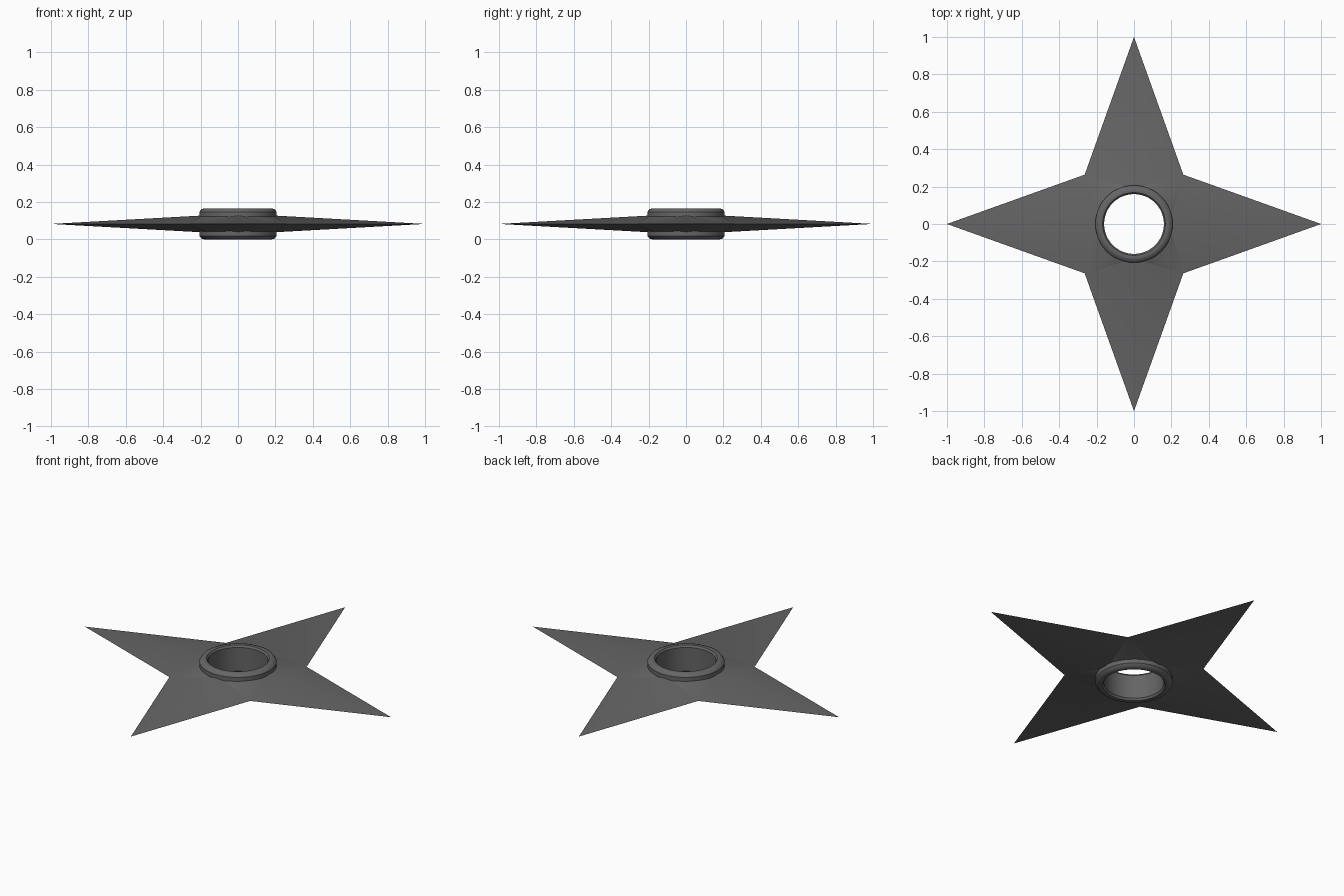
import bpy, bmesh, math

if "Cube" in bpy.data.objects:
    bpy.data.objects.remove(bpy.data.objects["Cube"])

ZC = 0.083          # mid-plane height
N = 48              # sides of the round parts

steel = bpy.data.materials.new("dark_steel")
steel.diffuse_color = (0.13, 0.13, 0.13, 1)
steel.use_nodes = True
steel.node_tree.nodes["Principled BSDF"].inputs["Base Color"].default_value = steel.diffuse_color


def finish(bm, name):
    bmesh.ops.remove_doubles(bm, verts=bm.verts, dist=1e-5)
    bmesh.ops.recalc_face_normals(bm, faces=bm.faces)
    me = bpy.data.meshes.new(name)
    bm.to_mesh(me)
    bm.free()
    me.materials.append(steel)
    ob = bpy.data.objects.new(name, me)
    bpy.context.collection.objects.link(ob)
    bpy.context.view_layer.objects.active = ob
    ob.select_set(True)
    bpy.ops.object.shade_smooth_by_angle(angle=math.radians(35))
    ob.select_set(False)


def polar(r, i, z):
    a = 2 * math.pi * i / N
    return (r * math.cos(a), r * math.sin(a), ZC + z)


# Four-pointed blade: ridged arms rising from sharp edges to a raised hub
bm = bmesh.new()
octant = N // 8
for side in (1, -1):
    hub = [bm.verts.new(polar(0.19, i, 0.045 * side)) for i in range(N)]
    tips = [bm.verts.new(polar(1.0, k * N // 4, 0)) for k in range(4)]
    notches = [bm.verts.new(polar(0.373, k * N // 4 + octant, 0)) for k in range(4)]
    for k in range(4):
        c = k * 2 * octant
        bm.faces.new((tips[k], notches[k], hub[c]))
        bm.faces.new((tips[k], hub[c], notches[k - 1]))
        for i in range(c, c + 2 * octant):
            bm.faces.new((notches[k], hub[(i + 1) % N], hub[i]))
finish(bm, "blade")

# Chamfered ring lining the centre hole
profile = [(0.160, 0.070), (0.168, 0.081), (0.180, 0.083), (0.196, 0.078), (0.207, 0.064)]
profile += [(r, -z) for r, z in reversed(profile)]
bm = bmesh.new()
loops = [[bm.verts.new(polar(r, i, z)) for i in range(N)] for r, z in profile]
for a, b in zip(loops, loops[1:] + loops[:1]):
    for i in range(N):
        j = (i + 1) % N
        bm.faces.new((a[i], a[j], b[j], b[i]))
finish(bm, "centre_ring")
